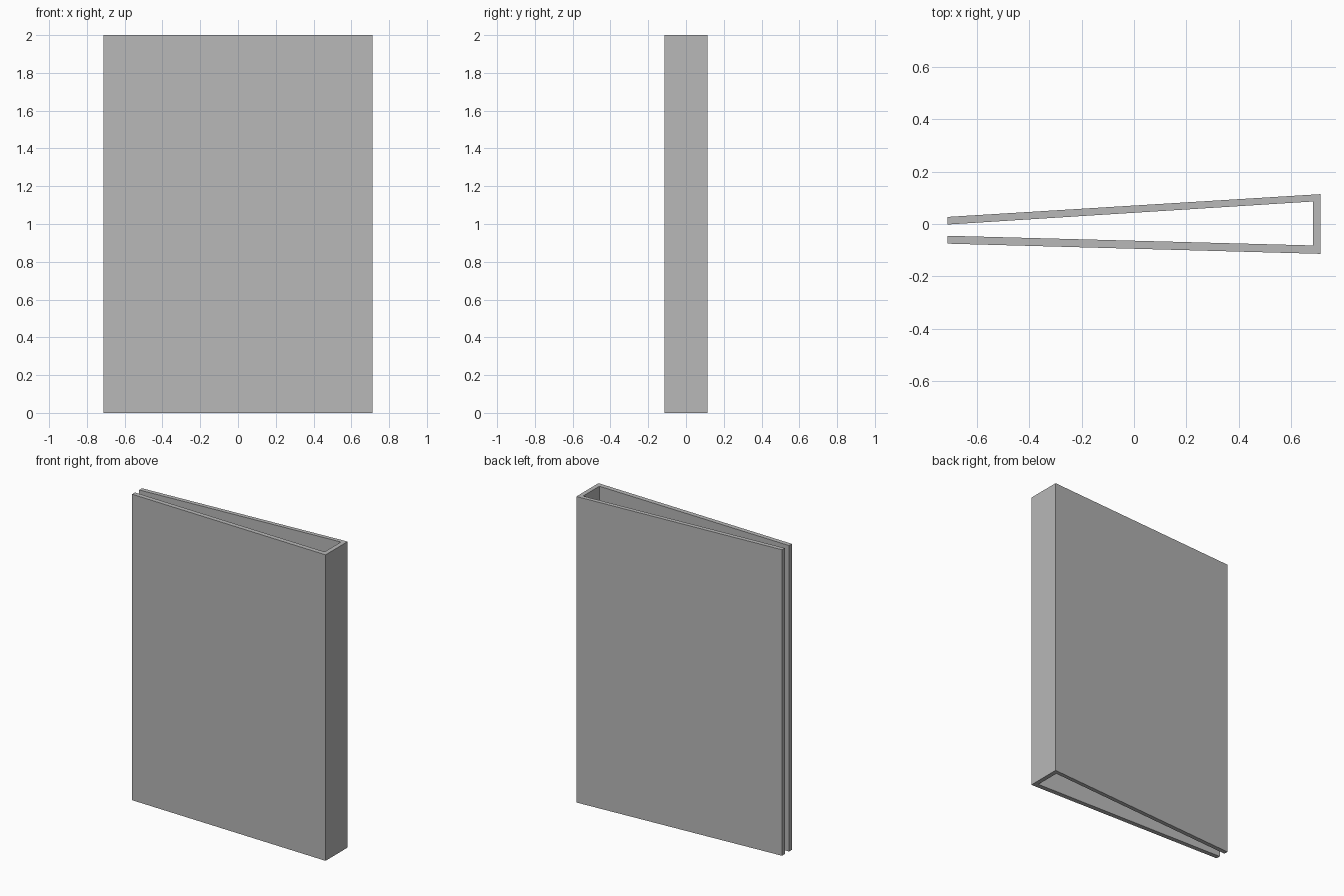
import bpy
import bmesh

cube = bpy.data.objects.get("Cube")
if cube:
    bpy.data.objects.remove(cube, do_unlink=True)

HEIGHT = 2.0

# Plain grey cover material
grey = bpy.data.materials.new("cover_grey")
grey.use_nodes = True
colour = (0.48, 0.48, 0.48, 1.0)
grey.diffuse_color = colour
grey.node_tree.nodes["Principled BSDF"].inputs["Base Color"].default_value = colour

# Folded cover outline: back board, spine, front board
profile = [
    (-0.713, 0.027), (-0.713, -0.002), (0.684, 0.086), (0.684, -0.082),
    (-0.713, -0.045), (-0.713, -0.075), (0.713, -0.114), (0.713, 0.114),
]

# Extrude the outline to full height
bm = bmesh.new()
base = bm.faces.new([bm.verts.new((x, y, 0)) for x, y in profile])
extruded = bmesh.ops.extrude_face_region(bm, geom=[base], use_keep_orig=True)
top_verts = [v for v in extruded["geom"] if isinstance(v, bmesh.types.BMVert)]
bmesh.ops.translate(bm, verts=top_verts, vec=(0, 0, HEIGHT))
bmesh.ops.recalc_face_normals(bm, faces=bm.faces)

mesh = bpy.data.meshes.new("folded_cover")
bm.to_mesh(mesh)
bm.free()
mesh.materials.append(grey)
cover = bpy.data.objects.new("folded_cover", mesh)
bpy.context.collection.objects.link(cover)
